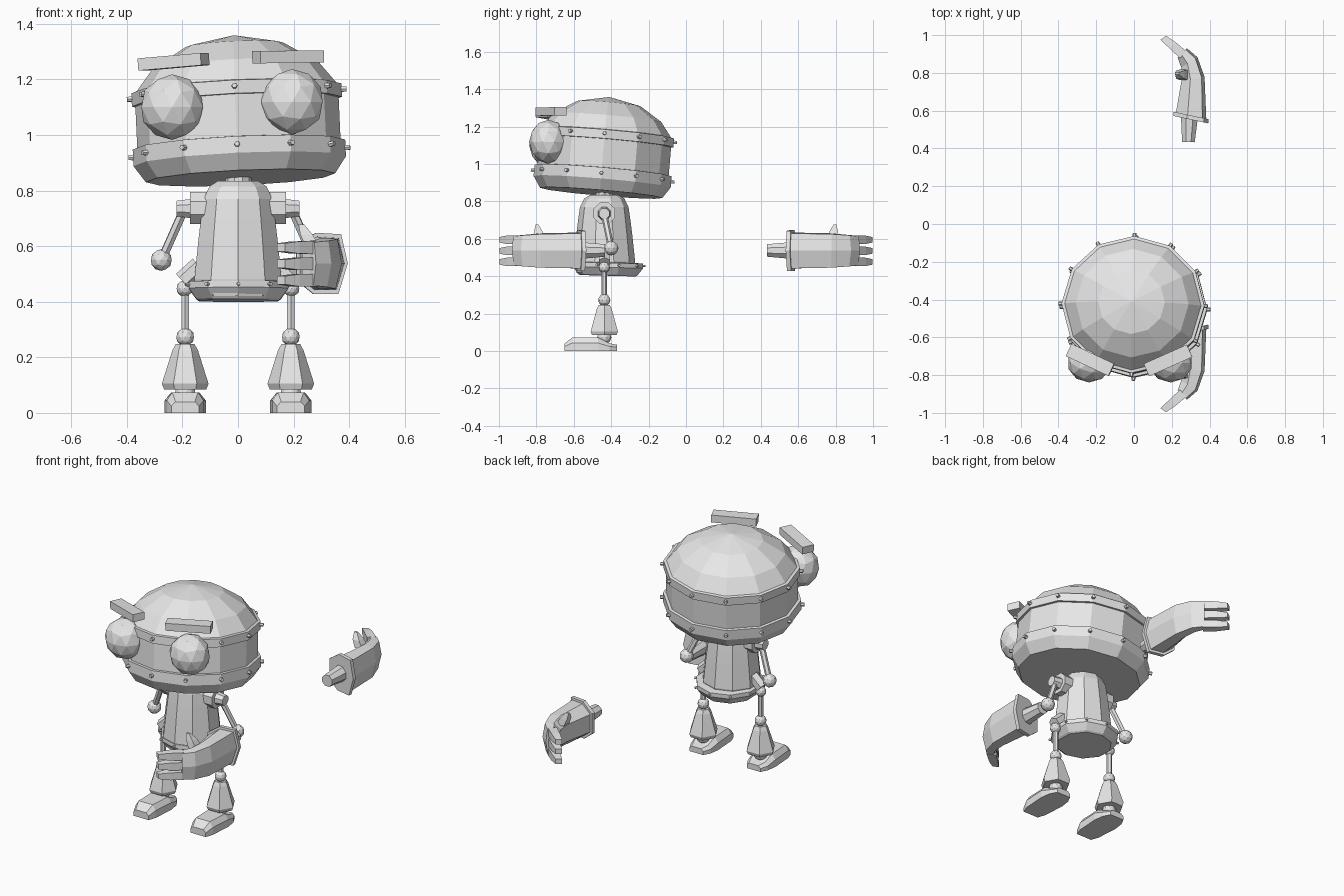
import bpy, bmesh, math
from mathutils import Vector, Euler, Matrix

if "Cube" in bpy.data.objects:
    bpy.data.objects.remove(bpy.data.objects["Cube"])

grey = bpy.data.materials.new("light_grey_metal")
grey.diffuse_color = (0.8, 0.8, 0.8, 1)
grey.use_nodes = True
grey.node_tree.nodes["Principled BSDF"].inputs["Base Color"].default_value = grey.diffuse_color
CY = -0.437  # depth of the figure's axis


def finish(name, bm, matrix=None):
    if matrix:
        bm.transform(matrix)
    bmesh.ops.remove_doubles(bm, verts=bm.verts, dist=0.0005)
    bmesh.ops.recalc_face_normals(bm, faces=bm.faces)
    mesh = bpy.data.meshes.new(name)
    bm.to_mesh(mesh)
    bm.free()
    mesh.materials.append(grey)
    ob = bpy.data.objects.new(name, mesh)
    bpy.context.collection.objects.link(ob)
    return ob


def loft(name, rings, matrix=None):
    """Skin a row of equal-sized rings and cap both ends."""
    bm = bmesh.new()
    rows = [[bm.verts.new(p) for p in ring] for ring in rings]
    n = len(rows[0])
    for a, b in zip(rows, rows[1:]):
        for i in range(n):
            j = (i + 1) % n
            bm.faces.new((a[i], a[j], b[j], b[i]))
    bm.faces.new(rows[0])
    bm.faces.new(rows[-1])
    return finish(name, bm, matrix)


def lathe(name, profile, n, matrix, sx=1.0, turn=0.0):
    rings = [[(sx * r * math.cos(turn + math.tau * i / n),
               r * math.sin(turn + math.tau * i / n), z) for i in range(n)]
             for r, z in profile]
    return loft(name, rings, matrix)


def rod(name, a, b, r1, r2, n=8):
    a, b = Vector(a), Vector(b)
    m = Matrix.Translation(a) @ (b - a).to_track_quat('Z', 'Y').to_matrix().to_4x4()
    return lathe(name, [(r1, 0), (r2, (b - a).length)], n, m, turn=math.pi / n)


def ball(name, loc, size, sub=2):
    bm = bmesh.new()
    bmesh.ops.create_icosphere(bm, subdivisions=sub, radius=1)
    s = Matrix.Diagonal((*size, 1)) if isinstance(size, tuple) else Matrix.Scale(size, 4)
    return finish(name, bm, Matrix.Translation(loc) @ s)


def bolts(name, n, r, z, matrix, sx=1.0, turn=0.0, size=0.012):
    """Ring of short studs pointing outward."""
    bm = bmesh.new()
    for i in range(n):
        a = turn + math.tau * i / n
        m = (Matrix.Translation((sx * r * math.cos(a), r * math.sin(a), z))
             @ Matrix.Rotation(a, 4, 'Z') @ Matrix.Rotation(math.pi / 2, 4, 'Y'))
        bmesh.ops.create_cone(bm, cap_ends=True, segments=6, radius1=size,
                              radius2=size * 0.8, depth=0.036, matrix=m)
    return finish(name, bm, matrix)


# Head: tilted faceted drum with a dome, two bands and studs
pivot = Vector((0, CY, 1.04))
tilt = (Matrix.Translation(pivot)
        @ Euler([math.radians(d) for d in (-4.8, -2.7, -1)]).to_matrix().to_4x4()
        @ Matrix.Translation((0, 0, -1.04)))
lathe("head_shell", [(0.32, 0.845), (0.36, 0.91), (0.352, 0.96), (0.352, 1.165),
                     (0.288, 1.25), (0.17, 1.325), (0, 1.36)], 12, tilt, 1.04)
lathe("head_lower_band", [(0.328, 0.845), (0.368, 0.905), (0.368, 0.965),
                          (0.34, 0.968)], 12, tilt, 1.04)
lathe("head_upper_band", [(0.34, 1.118), (0.364, 1.12), (0.364, 1.168),
                          (0.34, 1.172)], 12, tilt, 1.04)
bolts("head_lower_studs", 12, 0.367, 0.936, tilt, 1.04)
bolts("head_upper_studs", 12, 0.363, 1.147, tilt, 1.04)

# Eyes and eyebrows
ball("left_eye", (-0.237, -0.735, 1.10), (0.116, 0.104, 0.118))
ball("right_eye", (0.194, -0.735, 1.119), (0.116, 0.104, 0.118))
for name, loc, roll, yaw in (("left_eyebrow", (-0.232, -0.72, 1.263), -4.5, -25),
                             ("right_eyebrow", (0.180, -0.722, 1.281), -0.7, 24)):
    bm = bmesh.new()
    bmesh.ops.create_cube(bm, size=1)
    rot = Euler((0, math.radians(roll), math.radians(yaw))).to_matrix().to_4x4()
    finish(name, bm, Matrix.Translation(loc) @ rot @ Matrix.Diagonal((0.25, 0.072, 0.044, 1)))

# Neck and body
rod("neck", (0, CY, 0.81), (0.004, CY, 0.87), 0.047, 0.045, 10)
axis = Matrix.Translation((0, CY, 0))
front = -math.pi / 2
lathe("body", [(0.15, 0.42), (0.165, 0.48), (0.150, 0.62), (0.140, 0.70), (0.130, 0.77),
               (0.108, 0.815), (0.075, 0.835)], 10, axis, turn=front)
base = Matrix.Translation((0.002, CY + 0.008, 0)) @ Matrix.Rotation(math.radians(-1.5), 4, 'X')
lathe("body_base_band", [(0.15, 0.403), (0.16, 0.41), (0.188, 0.448), (0.188, 0.472),
                         (0.15, 0.475)], 10, base, turn=front)
bolts("body_studs", 10, 0.182, 0.460, base, turn=front, size=0.008)

# Arms, legs and feet on both sides
for side, s in (("left", -1), ("right", 1)):
    rod(side + "_shoulder_mount", (s * 0.11, CY, 0.737), (s * 0.172, CY, 0.737), 0.062, 0.062)
    rod(side + "_shoulder_joint", (s * 0.165, CY, 0.735), (s * 0.222, CY, 0.735), 0.038, 0.03)
    rod(side + "_upper_arm", (s * 0.195, CY, 0.73), (s * 0.275, -0.40, 0.55), 0.017, 0.017, 6)
    ball(side + "_elbow", (s * 0.276, -0.40, 0.55), 0.039)

    rod(side + "_hip_mount", (s * 0.14, CY, 0.53), (s * 0.20, CY, 0.475), 0.034, 0.034, 6)
    ball(side + "_hip_joint", (s * 0.192, CY, 0.448), 0.03)
    rod(side + "_thigh", (s * 0.19, CY, 0.44), (s * 0.19, CY, 0.27), 0.015, 0.015, 6)
    ball(side + "_knee", (s * 0.19, CY, 0.273), 0.033)
    lathe(side + "_shin", [(0.034, 0.247), (0.046, 0.225), (0.084, 0.105), (0.076, 0.085)],
          6, Matrix.Translation((s * 0.19, CY, 0)))
    ball(side + "_ankle", (s * 0.19, CY, 0.073), 0.038)
    # foot: sections of depth, half width and height
    sections = [(-0.65, 0.05, 0.04), (-0.605, 0.066, 0.074), (-0.47, 0.075, 0.072),
                (-0.41, 0.066, 0.042), (-0.37, 0.045, 0.034)]
    loft(side + "_foot", [[(s * 0.19 + w * k, y, h * f) for k, f in
                           ((-1, 0), (1, 0), (1, 0.6), (0.7, 1), (-0.7, 1), (-1, 0.6))]
                          for y, w, h in sections])

# Hands: one in front, its mirror image behind; the outer side is +x
ZH = 0.538
GLOVE = [(1, 0), (0.75, 0.95), (-0.2, 1), (-0.95, 0.55), (-0.95, -0.55), (-0.3, -1), (0.65, -1)]


def section(x, y, half_w, half_h, angle, shape, z=ZH):
    c, d = math.cos(math.radians(angle)), math.sin(math.radians(angle))
    return [(x + u * half_w * c, y + u * half_w * d, z + v * half_h) for u, v in shape]


SQUARE = [(-1, -1), (1, -1), (1, 1), (-1, 1)]
for side, s in (("front", -1), ("back", 1)):
    flip = Matrix.Diagonal((1, s, 1, 1))
    rod(side + "_forearm", (0.288, s * 0.434, ZH), (0.295, s * 0.60, ZH), 0.036, 0.052)
    loft(side + "_cuff", [section(0.298, 0.553, 0.097, 0.11, -12, GLOVE),
                          section(0.300, 0.575, 0.097, 0.11, -12, GLOVE)], flip)
    loft(side + "_glove", [section(0.300, 0.565, 0.085, 0.096, -12, GLOVE),
                           section(0.311, 0.77, 0.063, 0.092, 8, GLOVE),
                           section(0.292, 0.855, 0.052, 0.085, 32, GLOVE),
                           section(0.255, 0.905, 0.036, 0.08, 45, GLOVE)], flip)
    for i, name in enumerate(("lower", "middle", "upper")):
        z = 0.477 + 0.059 * i
        loft(side + "_" + name + "_finger",
             [section(0.262, 0.895, 0.025, 0.023, 45, SQUARE, z),
              section(0.205, 0.945, 0.023, 0.022, 45, SQUARE, z),
              section(0.155, 0.986, 0.018, 0.015, 35, SQUARE, z)], flip)
    loft(side + "_thumb",
         [[(0.268 + dx * 0.026, 0.79 + dy * 0.028, 0.60) for dx, dy in SQUARE],
          [(0.246 + dx * 0.022, 0.79 + dy * 0.022, 0.642) for dx, dy in SQUARE],
          [(0.228 + dx * 0.010, 0.797 + dy * 0.006, 0.678) for dx, dy in SQUARE]], flip)
